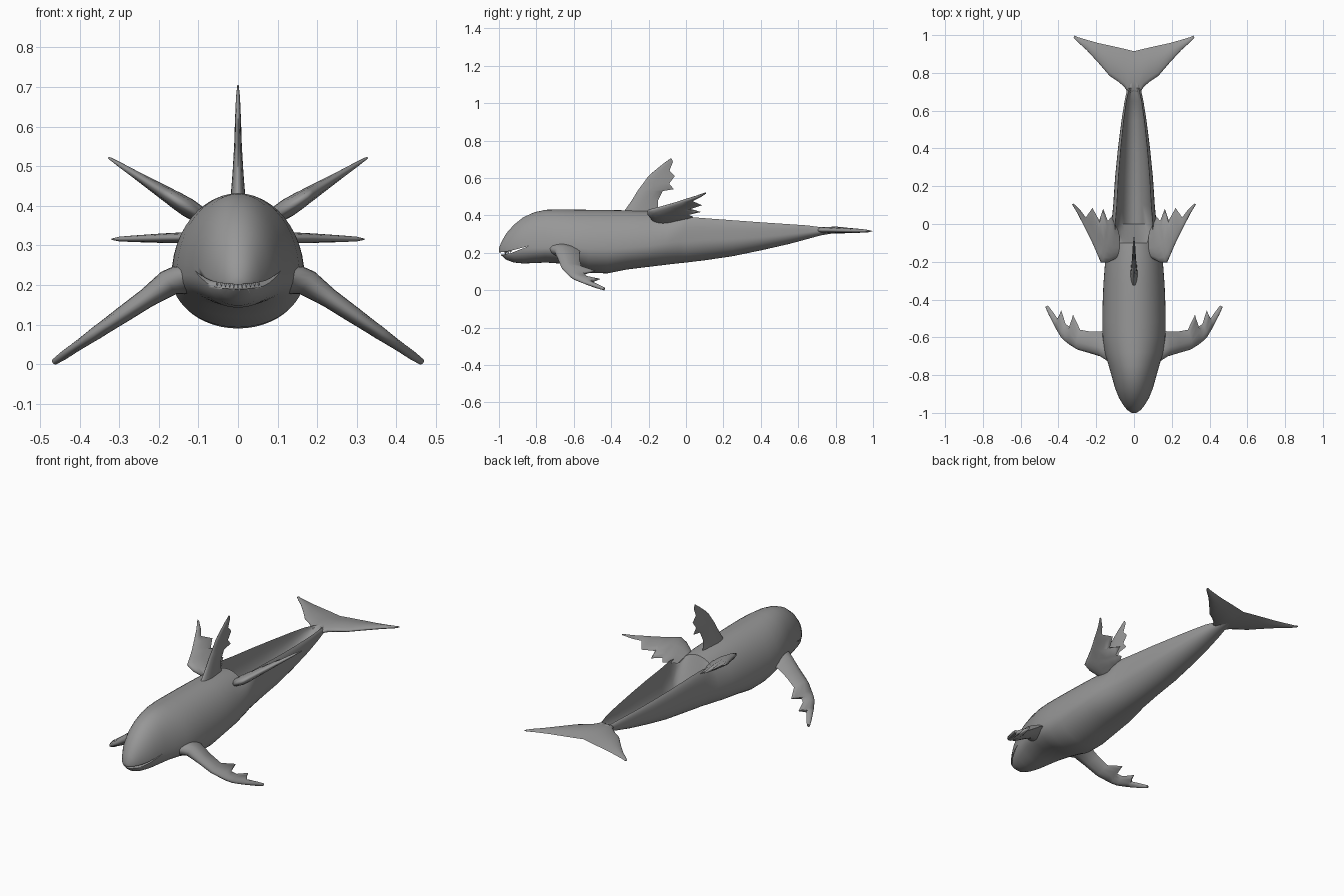
import bpy, bmesh, math
from mathutils import Vector

skin = bpy.data.materials.new("grey_skin")
skin.diffuse_color = (0.31, 0.31, 0.31, 1)


def make(name, verts, faces, angle=40):
    me = bpy.data.meshes.new(name)
    me.from_pydata([tuple(v) for v in verts], [], faces)
    bm = bmesh.new()
    bm.from_mesh(me)
    bmesh.ops.remove_doubles(bm, verts=bm.verts, dist=1e-5)
    bmesh.ops.recalc_face_normals(bm, faces=bm.faces)
    bm.to_mesh(me)
    bm.free()
    me.materials.append(skin)
    ob = bpy.data.objects.new(name, me)
    bpy.context.collection.objects.link(ob)
    bpy.ops.object.select_all(action='DESELECT')
    ob.select_set(True)
    bpy.context.view_layer.objects.active = ob
    bpy.ops.object.shade_smooth_by_angle(angle=math.radians(angle))
    return ob


def loft(rings):
    """Closed rings joined into a capped tube."""
    n = len(rings[0])
    verts = [p for r in rings for p in r]
    faces = [(i * n + j, i * n + (j + 1) % n, (i + 1) * n + (j + 1) % n, (i + 1) * n + j)
             for i in range(len(rings) - 1) for j in range(n)]
    faces += [tuple(range(n)), tuple(range(len(verts) - n, len(verts)))]
    return verts, faces


def signed_pow(v, p):
    return math.copysign(abs(v) ** p, v)


# Body stations: y, half width, top z, bottom z, z of widest point, hollow of back
stations = [
    (-1.0, .012, .225, .197, .21, 0), (-.985, .036, .262, .184, .212, 0),
    (-.96, .056, .305, .162, .215, 0), (-.92, .08, .35, .148, .22, 0),
    (-.87, .1, .39, .143, .225, 0), (-.81, .117, .417, .145, .225, 0),
    (-.75, .134, .43, .148, .225, 0), (-.68, .155, .432, .143, .225, 0),
    (-.6, .166, .431, .12, .225, 0), (-.52, .168, .43, .093, .22, 0),
    (-.42, .166, .429, .09, .22, 0), (-.32, .162, .427, .11, .225, 0),
    (-.2, .153, .424, .125, .235, 0), (-.1, .138, .412, .137, .25, 0),
    (-.04, .126, .4, .144, .26, .6), (0, .12, .393, .148, .26, 1),
    (.1, .11, .385, .16, .27, 1),
    (.25, .1, .374, .182, .275, 1), (.4, .085, .363, .213, .285, 1),
    (.55, .066, .353, .247, .3, 1), (.65, .05, .347, .274, .31, .9),
    (.72, .035, .343, .293, .317, .15), (.78, .026, .338, .303, .32, 0),
    (.86, .012, .328, .31, .32, 0)]
rings = []
N, RIM = 48, math.sqrt(.5)
for y, w, top, bot, mid, k in stations:
    ring = []
    q = 1 - .45 * k
    edge = RIM ** q
    for j in range(N):
        a = 2 * math.pi * j / N
        c, s = math.cos(a), math.sin(a)
        if s <= 0:
            ring.append((w * c, y, mid + (mid - bot) * s))
            continue
        x = w * signed_pow(c, q) if abs(c) > 1e-6 else 0
        zr = s ** q if s > 1e-6 else 0
        hollow = 0
        if abs(c) < RIM - 1e-6:
            # back sinks into a deep rounded channel between two rims
            t = (math.pi / 2 - a) * 2
            zr = zr * (1 - k) + k * edge
            hollow = k * (top - bot - .01) * math.cos(t) ** .8
            x = x * (1 - k) + k * w * edge * math.sin(t)
        lift = 1 - k + k / edge
        ring.append((x, y, mid + (top - mid) * zr * lift - hollow))
    rings.append(ring)
body = make("body", *loft(rings), angle=45)

# Mouth slot cut through the snout
slot = [(-1.04, .182), (-1.04, .196), (-.94, .21), (-.835, .238), (-.94, .197)]
cutter = make("mouth_cutter", *loft([[(x, y, z) for y, z in slot] for x in (-.2, .2)]))
cutter.hide_render = True
cutter.hide_set(True)
cut = body.modifiers.new("mouth", 'BOOLEAN')
cut.operation = 'DIFFERENCE'
cut.object = cutter

# Upper teeth along the lip
verts, faces = [], []
for i in range(-5, 6):
    x = i * .0105
    y = -.972 + 11 * x * x
    z = .207 + .17 * (y + .972)
    b = len(verts)
    verts += [(x - .005, y, z), (x + .005, y, z), (x + .005, y + .01, z),
              (x - .005, y + .01, z), (x, y + .004, z - .016)]
    faces += [(b, b + 1, b + 2, b + 3)] + [(b + m, b + (m + 1) % 4, b + 4) for m in range(4)]
make("teeth", verts, faces)


def fin(name, rows, place, normal, mirror=True, crest=.4, angle=70):
    """Rows are (lead u, lead v, trail u, trail v, half thickness)."""
    normal = Vector(normal).normalized()
    prof = [(0, 0), (.03, .38), (.12, .72), (crest * .65, .95), (crest, 1),
            (.6 + crest * .2, .72), (.85, .38), (1, 0)]
    prof += [(t, -h) for t, h in prof[-2:0:-1]]
    out = []
    for lu, lv, tu, tv, th in rows:
        out.append([Vector(place(lu + (tu - lu) * t, lv + (tv - lv) * t)) + normal * h * th
                    for t, h in prof])
    ob = make(name, *loft(out), angle=angle)
    if mirror:
        ob.modifiers.new("mirror", 'MIRROR')
    return ob


# Front flippers, sloping down to fingered tips
fin("front_flipper", [
    (.1, -.76, .1, -.53, .045), (.14, -.725, .14, -.55, .042), (.175, -.702, .175, -.57, .034),
    (.23, -.685, .23, -.57, .025), (.3, -.665, .285, -.56, .021),
    (.34, -.64, .323, -.48, .018), (.365, -.62, .34, -.545, .017),
    (.385, -.6, .362, -.53, .015), (.41, -.56, .385, -.457, .013),
    (.425, -.53, .402, -.505, .012), (.45, -.48, .43, -.465, .011),
    (.468, -.44, .455, -.432, .008)],
    lambda x, y: (x, y, .212 - .69 * (max(x, .165) - .165)), (.69, 0, 1))

# Upper side fins, rising outward
fin("upper_fin", [
    (.09, -.18, .08, -.04, .02), (.14, -.205, .1, .0, .024),
    (.175, -.205, .12, .04, .022), (.19, -.17, .138, .015, .02),
    (.205, -.135, .163, .08, .018), (.22, -.1, .182, .015, .016),
    (.24, -.06, .22, .085, .013), (.262, -.015, .255, .035, .01),
    (.295, .05, .285, .075, .007), (.328, .105, .32, .108, .003)],
    lambda x, y: (x, y, .385 + .63 * (x - .11)), (-.63, 0, 1))

# Dorsal fin with a ragged trailing edge
fin("dorsal_fin", [
    (-.35, .39, -.14, .39, .022), (-.325, .43, -.15, .43, .018),
    (-.29, .48, -.15, .48, .014), (-.26, .53, -.125, .53, .011),
    (-.245, .55, -.065, .54, .01), (-.23, .57, -.09, .57, .009),
    (-.205, .605, -.06, .61, .008), (-.185, .625, -.088, .64, .007),
    (-.13, .67, -.07, .685, .005), (-.083, .705, -.075, .702, .002)],
    lambda y, z: (0, y, z), (1, 0, 0), mirror=False)

# Tail flukes
fluke = [(0, .7, 0, .915, .018), (.03, .69, .03, .922, .018), (.05, .725, .05, .927, .017),
         (.085, .755, .085, .935, .016), (.13, .785, .13, .945, .014),
         (.19, .855, .19, .958, .012), (.25, .92, .25, .975, .009),
         (.3, .965, .3, .99, .006), (.32, .985, .315, .998, .002)]
fin("tail_fluke", fluke, lambda x, y: (x, y, .322 - .02 * abs(x)), (0, 0, 1), crest=.5)
